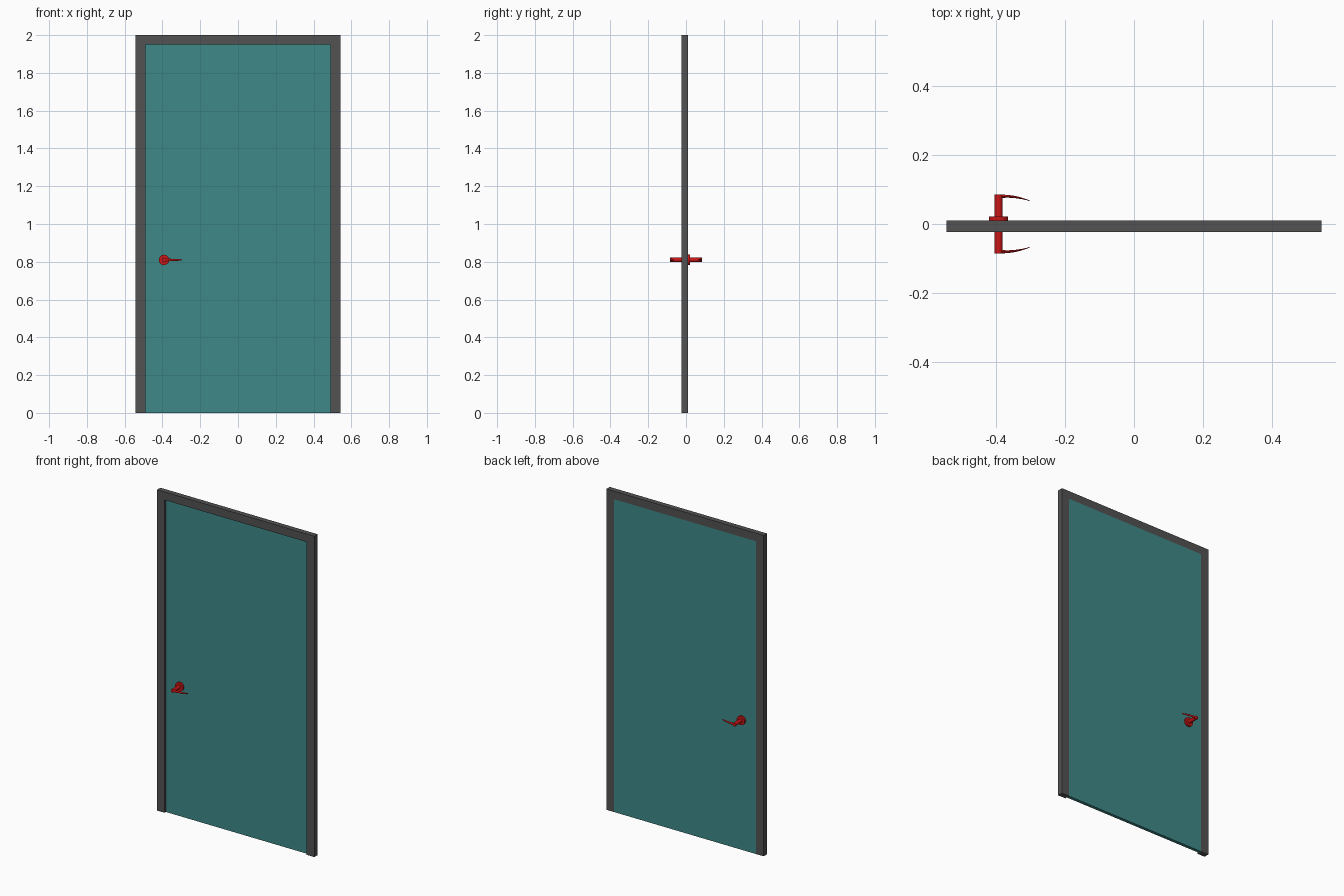
import bpy, bmesh, math
from mathutils import Vector

if "Cube" in bpy.data.objects:
    bpy.data.objects.remove(bpy.data.objects["Cube"])


def material(name, color):
    m = bpy.data.materials.new(name)
    m.diffuse_color = color
    m.use_nodes = True
    m.node_tree.nodes["Principled BSDF"].inputs["Base Color"].default_value = m.diffuse_color
    return m


GREY = material("dark_grey", (0.085, 0.085, 0.085, 1))
GLASS = material("teal_glass", (0.05, 0.25, 0.25, 0.8))
RED = material("red", (0.6, 0.008, 0.008, 1))


def finish(name, bm, mat, smooth=False):
    bmesh.ops.recalc_face_normals(bm, faces=bm.faces[:])
    mesh = bpy.data.meshes.new(name)
    bm.to_mesh(mesh)
    bm.free()
    mesh.materials.append(mat)
    ob = bpy.data.objects.new(name, mesh)
    bpy.context.collection.objects.link(ob)
    if smooth:
        bpy.ops.object.select_all(action='DESELECT')
        ob.select_set(True)
        bpy.context.view_layer.objects.active = ob
        bpy.ops.object.shade_smooth_by_angle(angle=math.radians(35))
    return ob


def slab(name, outline, y0, y1, mat):
    """Extrude an x/z outline from y0 to y1."""
    bm = bmesh.new()
    face = bm.faces.new([bm.verts.new((x, y0, z)) for x, z in outline])
    ext = bmesh.ops.extrude_face_region(bm, geom=[face])
    verts = [v for v in ext["geom"] if isinstance(v, bmesh.types.BMVert)]
    bmesh.ops.translate(bm, verts=verts, vec=(0, y1 - y0, 0))
    return finish(name, bm, mat)


def loft(name, rings, mat):
    """Skin a list of closed rings and cap both ends."""
    bm = bmesh.new()
    loops = [[bm.verts.new(p) for p in r] for r in rings]
    n = len(loops[0])
    for a, b in zip(loops, loops[1:]):
        for i in range(n):
            j = (i + 1) % n
            bm.faces.new((a[i], a[j], b[j], b[i]))
    bm.faces.new(loops[0])
    bm.faces.new(loops[-1])
    return finish(name, bm, mat, smooth=True)


def circle(center, u, v, n):
    c, u, v = Vector(center), Vector(u), Vector(v)
    return [c + u * math.cos(2 * math.pi * i / n) + v * math.sin(2 * math.pi * i / n)
            for i in range(n)]


# Frame: two jambs and a head, open at the floor
W, IN, TOP = 0.5425, 0.49, 1.95
slab("door_frame",
     [(-W, 0), (-IN, 0), (-IN, TOP), (IN, TOP), (IN, 0), (W, 0), (W, 2), (-W, 2)],
     -0.023, 0.010, GREY)

# Door leaf, flush with the back of the frame
slab("door_panel", [(-IN, 0), (IN, 0), (IN, TOP), (-IN, TOP)], -0.010, 0.010, GLASS)

# Handle set, mirrored on both faces of the door
HX, HZ = -0.392, 0.81


def disc_stack(name, y0, y1, r, n):
    loft(name, [circle((HX, y, HZ), (r, 0, 0), (0, 0, r), n) for y in (y0, y1)], RED)


# Lever sections: x, y, half thickness, half height
LEVER = [(-0.392, 0.0800, 0.0050, 0.0085), (-0.380, 0.0803, 0.0047, 0.0075),
         (-0.365, 0.0803, 0.0040, 0.0065), (-0.345, 0.0782, 0.0032, 0.0056),
         (-0.325, 0.0742, 0.0022, 0.0048), (-0.310, 0.0700, 0.0013, 0.0042),
         (-0.300, 0.0665, 0.0006, 0.0036)]

for side, s in (("front", -1), ("back", 1)):
    disc_stack(side + "_rose", s * 0.009, s * 0.022, 0.0275, 24)
    disc_stack(side + "_spindle", s * 0.009, s * 0.0855, 0.0115, 20)
    loft(side + "_lever",
         [circle((x, s * y, HZ), (0, s * t, 0), (0, 0, h), 12) for x, y, t, h in LEVER],
         RED)
